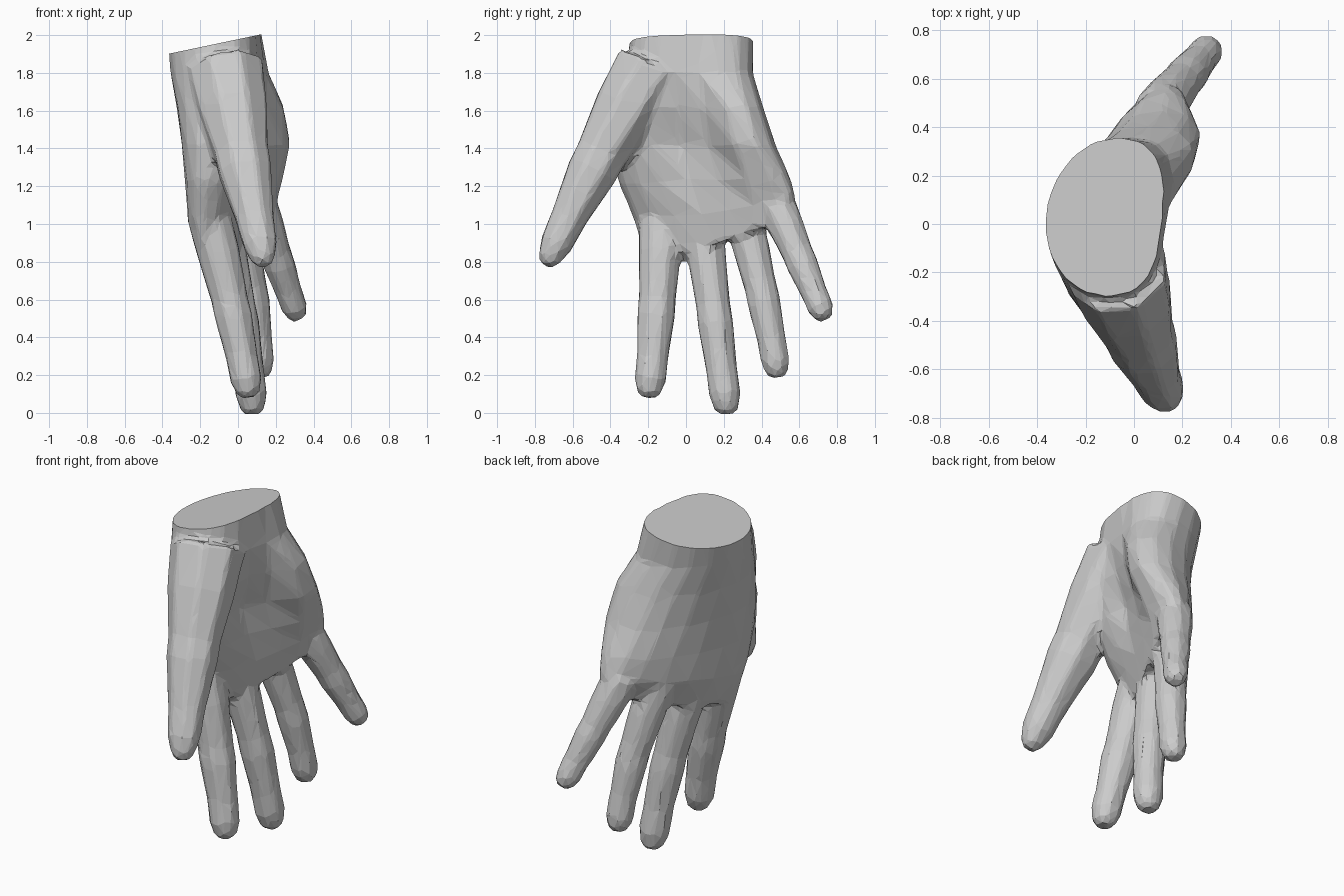
import bpy, bmesh
from math import cos, sin, pi, exp, copysign
from mathutils import Vector

if "Cube" in bpy.data.objects:
    bpy.data.objects.remove(bpy.data.objects["Cube"])


def loft(name, rings):
    """Closed skin over a list of equal-length rings."""
    bm = bmesh.new()
    rows = [[bm.verts.new(p) for p in ring] for ring in rings]
    n = len(rows[0])
    for a, b in zip(rows, rows[1:]):
        for i in range(n):
            j = (i + 1) % n
            bm.faces.new((a[i], a[j], b[j], b[i]))
    bm.faces.new(rows[0])
    bm.faces.new(rows[-1])
    bmesh.ops.recalc_face_normals(bm, faces=bm.faces)
    mesh = bpy.data.meshes.new(name)
    bm.to_mesh(mesh)
    bm.free()
    obj = bpy.data.objects.new(name, mesh)
    bpy.context.collection.objects.link(obj)
    return obj


# Shared finger profile: position along the digit and relative thickness
PROFILE = ((0, 1), (0.22, 1.05), (0.45, 1), (0.54, 1.07), (0.76, 1), (0.9, 1.07), (0.97, 0.85), (1, 0.5))


def digit(name, base, middle, tip, r_base, r_tip, flat=1.0, sides=8):
    """Tapered tube along a curve through three points."""
    base, middle, tip = Vector(base), Vector(middle), Vector(tip)
    pull = 2 * middle - (base + tip) / 2
    rings = []
    for t, swell in PROFILE:
        centre = base * (1 - t) ** 2 + pull * 2 * t * (1 - t) + tip * t * t
        d = ((pull - base) * (1 - t) + (tip - pull) * t).normalized()
        u = Vector((1, 0, 0))
        u = (u - d * u.dot(d)).normalized()
        v = d.cross(u) * flat
        r = (r_base + (r_tip - r_base) * t) * swell * 1.08
        angles = [2 * pi * (i + 0.5) / sides for i in range(sides)]
        rings.append([centre + (u * cos(a) + v * sin(a)) * r for a in angles])
    return loft(name, rings)


def palm_ring(z, y0, y1, x0, x1, half, sides=18):
    """Arched section from thumb side (0) to little-finger side (1)."""
    slant = max(0, (1.3 - z) * 0.45)                  # knuckle line rises
    cup = 0.12 * exp(-((z - 1.45) / 0.27) ** 2)       # hollow and heel of palm
    tilt = 0.21 if z > 1.9 else 0
    ring = []
    for i in range(sides):
        a = 2 * pi * i / sides
        t, s = -cos(a), sin(a)
        f = (t + 1) / 2
        x = x0 + (x1 - x0) * f - 0.04 * s * s + half * copysign(abs(s) ** 0.85, s)
        if s > 0:
            x -= cup * (exp(-((t + 0.05) / 0.45) ** 2) - 0.7 * exp(-((t - 0.65) / 0.35) ** 2))
        ring.append((x, y0 + (y1 - y0) * f, z + slant * f * f + tilt * (x + 0.135)))
    return ring


# Palm and wrist (left long, trimmed at the end)
hand = loft("hand", [palm_ring(*r) for r in (
    (2.10, -0.28, 0.36, -0.10, -0.10, 0.24),
    (1.80, -0.32, 0.355, -0.10, -0.02, 0.255),
    (1.62, -0.36, 0.41, -0.11, 0.06, 0.25),
    (1.42, -0.39, 0.475, -0.13, 0.10, 0.22),
    (1.22, -0.36, 0.55, -0.16, 0.13, 0.185),
    (1.03, -0.28, 0.58, -0.18, 0.15, 0.155),
    (0.83, -0.22, 0.54, -0.16, 0.16, 0.105))])

# Thumb and fingers
digits = [
    digit("thumb", (-0.07, -0.19, 1.82), (0.03, -0.475, 1.32), (0.14, -0.74, 0.78), 0.20, 0.07, 0.95),
    digit("index_finger", (-0.16, -0.13, 1.06), (-0.035, -0.155, 0.56), (0.06, -0.20, 0.08), 0.115, 0.073),
    digit("middle_finger", (-0.11, 0.08, 1.06), (0.01, 0.15, 0.52), (0.08, 0.22, -0.01), 0.102, 0.075),
    digit("ring_finger", (-0.03, 0.29, 1.08), (0.075, 0.405, 0.62), (0.12, 0.487, 0.185), 0.098, 0.067),
    digit("little_finger", (0.10, 0.47, 1.13), (0.21, 0.605, 0.81), (0.32, 0.738, 0.495), 0.098, 0.06),
]

# Merge everything into one softly blended, faceted skin
bpy.ops.object.select_all(action="DESELECT")
for part in digits + [hand]:
    part.select_set(True)
bpy.context.view_layer.objects.active = hand
bpy.ops.object.join()
blend = hand.modifiers.new("blend", "REMESH")
blend.mode = "VOXEL"
blend.voxel_size = 0.018
soften = hand.modifiers.new("soften", "SMOOTH")
soften.factor = 0.5
soften.iterations = 7
facet = hand.modifiers.new("facet", "DECIMATE")
facet.ratio = 0.06
for name in ("blend", "soften", "facet"):
    bpy.ops.object.modifier_apply(modifier=name)

# Sloping flat cut across the wrist
bm = bmesh.new()
bm.from_mesh(hand.data)
cut = bmesh.ops.bisect_plane(bm, geom=bm.verts[:] + bm.edges[:] + bm.faces[:],
                             plane_co=(-0.135, 0, 1.95), plane_no=(-0.21, 0, 1), clear_outer=True)
bmesh.ops.contextual_create(bm, geom=[e for e in cut["geom_cut"] if isinstance(e, bmesh.types.BMEdge)])
for face in bm.faces:
    face.smooth = False
bm.to_mesh(hand.data)
bm.free()
